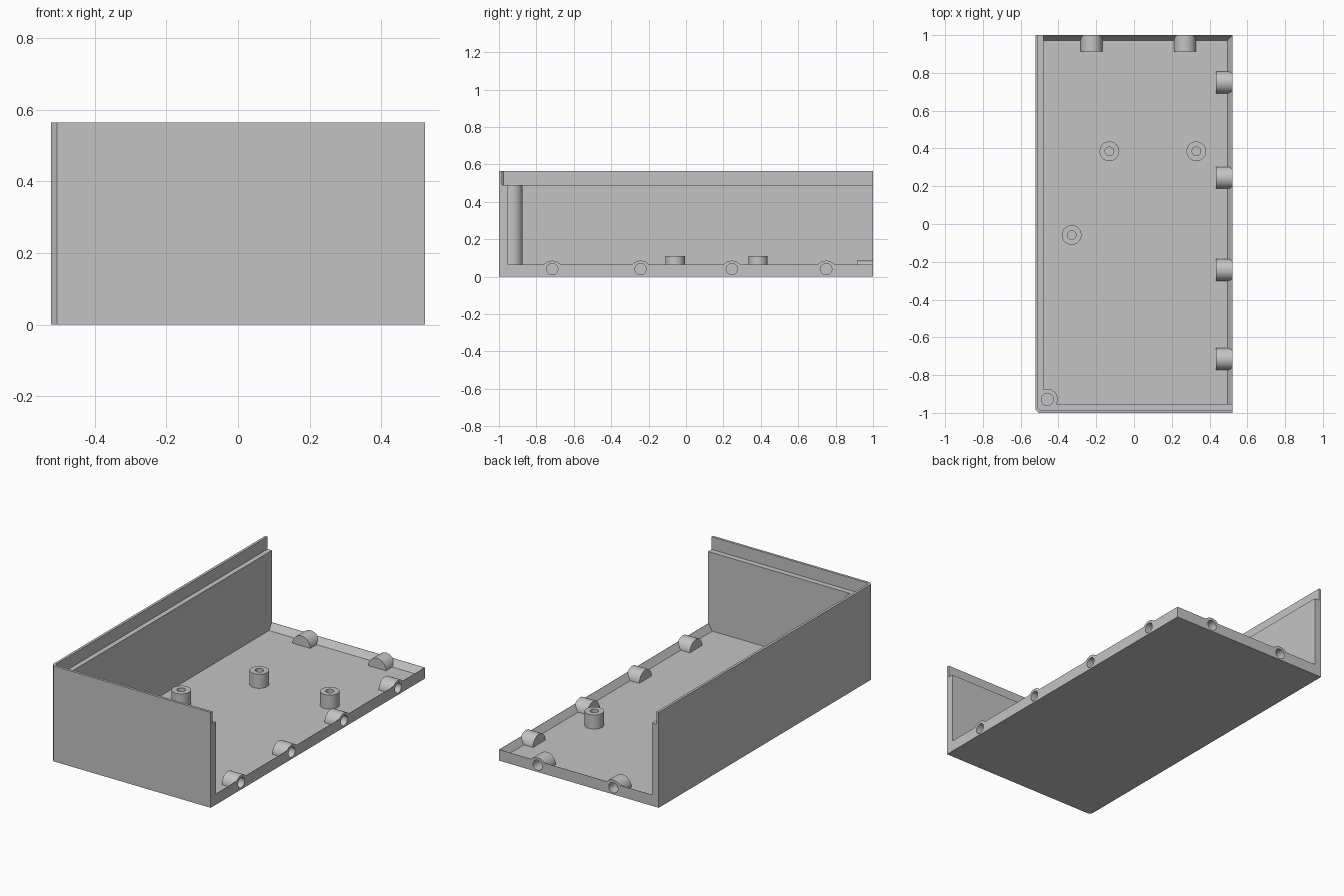
import bpy, bmesh
from math import sin, cos, pi, radians
from mathutils import Vector

old = bpy.data.objects.get("Cube")
if old:
    bpy.data.objects.remove(old, do_unlink=True)

GREY = (0.55, 0.55, 0.55, 1)
mat = bpy.data.materials.new("plain grey")
mat.use_nodes = True
mat.diffuse_color = GREY
mat.node_tree.nodes["Principled BSDF"].inputs["Base Color"].default_value = GREY

# Main sizes
X, Y, H = 0.522, 1.0, 0.564
WX, WY = -0.478, -0.952          # inner faces of the two tall walls
FLOOR, RIM, LEDGE = 0.027, 0.065, 0.49
CHAMFER, LIP = 0.017, 0.015


def prism(name, points, direction):
    """Extrude a closed outline of 3D points along a direction."""
    bm = bmesh.new()
    face = bm.faces.new([bm.verts.new(p) for p in points])
    out = bmesh.ops.extrude_face_region(bm, geom=[face])
    moved = [g for g in out["geom"] if isinstance(g, bmesh.types.BMVert)]
    bmesh.ops.translate(bm, verts=moved, vec=Vector(direction))
    return finish(name, bm)


def finish(name, bm):
    bmesh.ops.recalc_face_normals(bm, faces=bm.faces)
    mesh = bpy.data.meshes.new(name)
    bm.to_mesh(mesh)
    bm.free()
    mesh.materials.append(mat)
    obj = bpy.data.objects.new(name, mesh)
    bpy.context.collection.objects.link(obj)
    return obj


def arc(center, u, v, r, sweep=2 * pi, steps=40):
    """Points on an arc in the plane of u and v."""
    c, u, v = Vector(center), Vector(u), Vector(v)
    n = steps if sweep >= 2 * pi else steps + 1
    return [c + r * (u * cos(sweep * i / steps) + v * sin(sweep * i / steps))
            for i in range(n)]


def upright(name, x, y, r, z0, z1):
    ring = arc((x, y, z0), (1, 0, 0), (0, 1, 0), r)
    return prism(name, ring, (0, 0, z1 - z0))


def combine(obj, tool, operation):
    mod = obj.modifiers.new(operation, "BOOLEAN")
    mod.operation, mod.solver, mod.object = operation, "EXACT", tool
    bpy.context.view_layer.objects.active = obj
    bpy.ops.object.modifier_apply(modifier=mod.name)
    bpy.data.objects.remove(tool, do_unlink=True)


def chamfered(inset, x1, y1, z):
    """Rectangle whose outer wall corner is cut off."""
    x0, y0 = -X + inset, -Y + inset
    c = CHAMFER - inset * 0.6
    return [(x0 + c, y0, z), (x1, y0, z), (x1, y1, z), (x0, y1, z), (x0, y0 + c, z)]


# Case block, hollowed so that two tall walls remain
case = prism("case_half", chamfered(0, X, Y, 0), (0, 0, H))
cavity = [(WX, WY, RIM), (2, WY, RIM), (2, 2, RIM), (WX, 2, RIM)]
combine(case, prism("cavity", cavity, (0, 0, 1)), "DIFFERENCE")
combine(case, prism("lip_step", chamfered(LIP, 2, 2, LEDGE), (0, 0, 1)), "DIFFERENCE")

# Floor basin with bevelled rims on the two open sides
bm = bmesh.new()
rings = []
for z, x1, y1 in ((FLOOR, X - 0.028, Y - 0.028), (RIM + 0.001, X - 0.001, Y - 0.001)):
    rings.append([bm.verts.new(p) for p in
                  ((WX, WY, z), (x1, WY, z), (x1, y1, z), (WX, y1, z))])
    bm.faces.new(rings[-1])
for i in range(4):
    j = (i + 1) % 4
    bm.faces.new((rings[0][i], rings[0][j], rings[1][j], rings[1][i]))
combine(case, finish("basin", bm), "DIFFERENCE")

# Corner screw post
PX, PY = -0.459, -0.928
combine(case, upright("corner_post", PX, PY, 0.055, 0.01, LEDGE), "UNION")
combine(case, upright("post_hole", PX, PY, 0.032, 0.15, 1), "DIFFERENCE")

# Screw bosses along the open edges: place, outward direction, sideways direction
bosses = [((X, y, 0), Vector((1, 0, 0)), Vector((0, 1, 0)))
          for y in (-0.715, -0.243, 0.245, 0.75)]
bosses += [((x, Y, 0), Vector((0, 1, 0)), Vector((1, 0, 0))) for x in (-0.225, 0.27)]
up = Vector((0, 0, 1))
for place, out, side in bosses:
    edge = Vector(place)
    hump = arc(edge + up * FLOOR, side, up, 0.058, pi, 28)
    hump = [hump[0] - up * 0.015] + hump + [hump[-1] - up * 0.015]
    combine(case, prism("boss", hump, out * -0.087), "UNION")
for place, out, side in bosses:
    start = Vector(place) + up * 0.04 + out * 0.02
    hole = arc(start, side, up, 0.03, steps=28)
    combine(case, prism("boss_hole", hole, out * -0.085), "DIFFERENCE")

# Board standoffs on the floor
parts = [case]
for n, (x, y) in enumerate([(-0.13, 0.385), (0.33, 0.385), (-0.33, -0.058)], 1):
    post = upright(f"standoff_{n}", x, y, 0.052, FLOOR - 0.01, 0.11)
    combine(post, upright("bore", x, y, 0.023, FLOOR, 0.2), "DIFFERENCE")
    parts.append(post)

# Smooth round faces, sharp edges kept
bpy.ops.object.select_all(action="DESELECT")
for part in parts:
    part.select_set(True)
bpy.context.view_layer.objects.active = case
bpy.ops.object.shade_smooth_by_angle(angle=radians(25))
